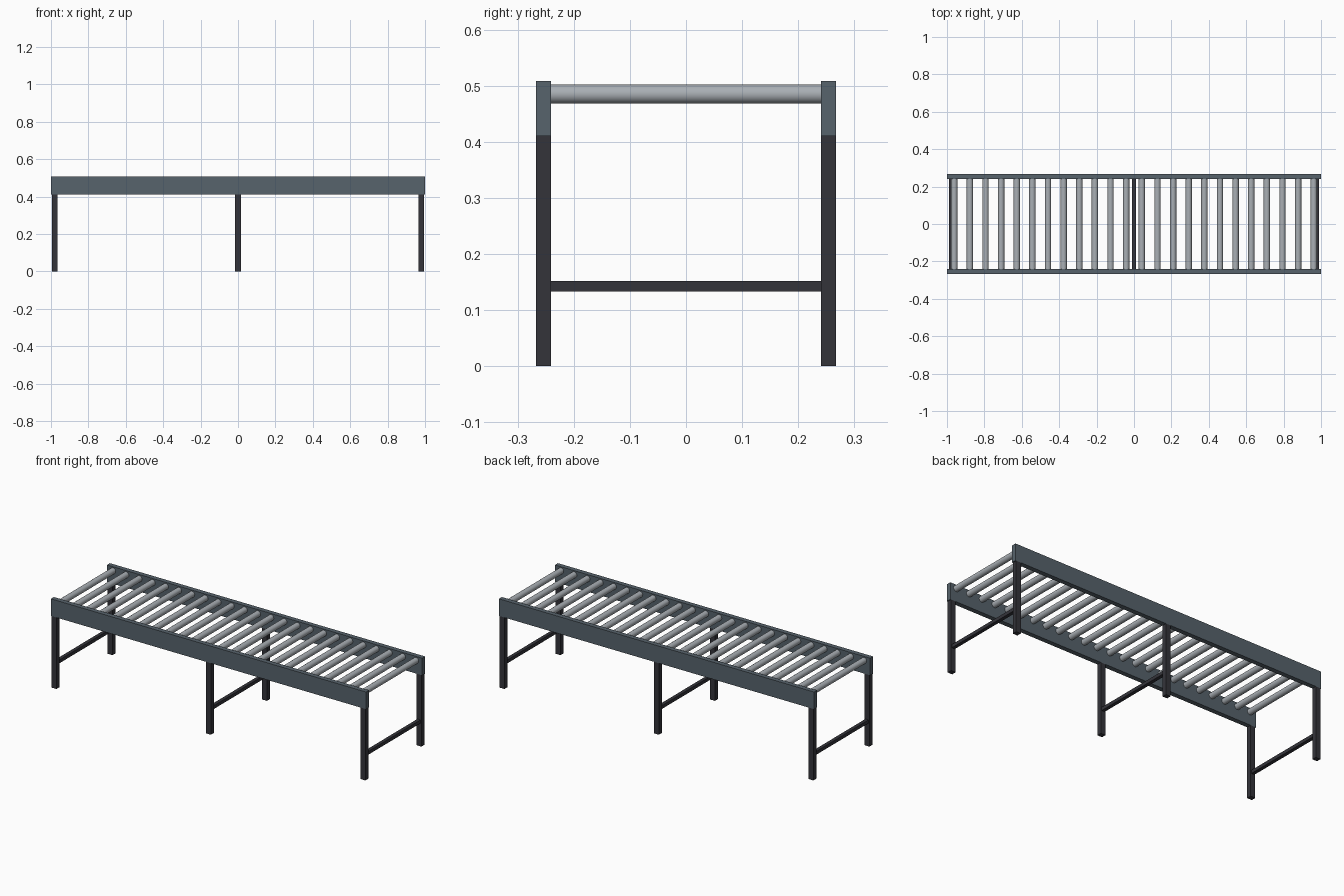
import bpy
import math

default = bpy.data.objects.get("Cube")
if default:
    bpy.data.objects.remove(default, do_unlink=True)


def material(name, rgb):
    m = bpy.data.materials.new(name)
    m.use_nodes = True
    m.diffuse_color = (*rgb, 1)
    bsdf = next(n for n in m.node_tree.nodes if n.type == "BSDF_PRINCIPLED")
    bsdf.inputs["Base Color"].default_value = (*rgb, 1)
    return m


SLATE = material("slate_blue_grey", (0.095, 0.125, 0.15))
CHARCOAL = material("charcoal", (0.034, 0.034, 0.042))
STEEL = material("light_steel", (0.40, 0.43, 0.46))


def box(name, centre, size, mat):
    bpy.ops.mesh.primitive_cube_add(size=1, location=centre)
    ob = bpy.context.object
    ob.name = name
    ob.scale = size
    bpy.ops.object.transform_apply(location=False, rotation=False, scale=True)
    ob.data.materials.append(mat)
    return ob


HALF_LENGTH = 1.0
RAIL_Y, RAIL_WIDTH = 0.254, 0.027      # rail centre line and thickness
RAIL_BOTTOM, RAIL_TOP = 0.41, 0.508
INNER_WIDTH = 2 * RAIL_Y - RAIL_WIDTH

# Side rails
for side, y in (("left", RAIL_Y), ("right", -RAIL_Y)):
    box(f"{side}_rail", (0, y, (RAIL_BOTTOM + RAIL_TOP) / 2),
        (2 * HALF_LENGTH, RAIL_WIDTH, RAIL_TOP - RAIL_BOTTOM), SLATE)

# Leg frames: two posts and a crossbar at each station
for place, x in (("end_a", -0.98), ("middle", 0), ("end_b", 0.98)):
    for side, y in (("left", RAIL_Y), ("right", -RAIL_Y)):
        box(f"{place}_{side}_leg", (x, y, RAIL_BOTTOM / 2),
            (0.03, RAIL_WIDTH, RAIL_BOTTOM), CHARCOAL)
    box(f"{place}_crossbar", (x, 0, 0.1425), (0.02, INNER_WIDTH, 0.019), CHARCOAL)

# Rollers spread evenly between the rails
ROLLERS, FIRST_X = 24, -0.961
for i in range(ROLLERS):
    x = FIRST_X * (1 - 2 * i / (ROLLERS - 1))
    bpy.ops.mesh.primitive_cylinder_add(
        vertices=24, radius=0.017, depth=INNER_WIDTH,
        location=(x, 0, 0.485), rotation=(math.pi / 2, 0, 0))
    roller = bpy.context.object
    roller.name = f"roller_{i + 1}"
    roller.data.materials.append(STEEL)
    bpy.ops.object.shade_smooth_by_angle(angle=math.radians(40))
